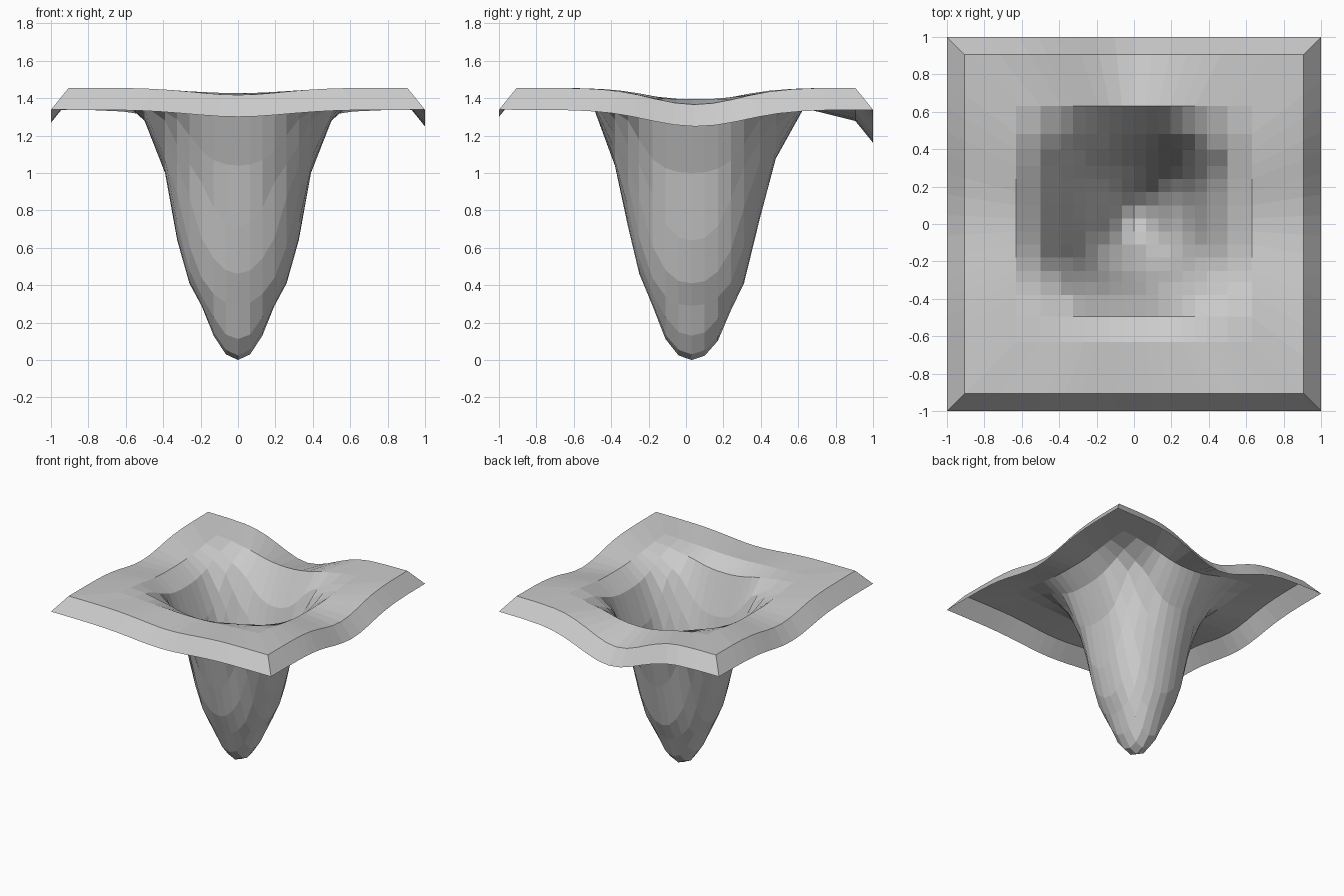
import bpy, bmesh, math

if "Cube" in bpy.data.objects:
    bpy.data.objects.remove(bpy.data.objects["Cube"])

# grid lines of the central sheet (denser towards the pit)
half = [0.065, 0.13, 0.195, 0.26, 0.325, 0.39, 0.5, 0.63]
cols = [-v for v in reversed(half)] + [0] + half
rows = [-0.63, -0.495, -0.38, -0.31, -0.25, -0.18, -0.11, -0.04,
        0.03, 0.10, 0.17, 0.24, 0.31, 0.395, 0.48, 0.63]

# radius -> height profile of the pit
profile = [(0, 0), (0.065, 0.03), (0.13, 0.13), (0.195, 0.29), (0.26, 0.41),
           (0.325, 0.64), (0.39, 1.0), (0.43, 1.08), (0.5, 1.28), (0.57, 1.345),
           (0.63, 1.395), (0.75, 1.435), (0.95, 1.455), (3, 1.455)]


def pit(r):
    for (r0, z0), (r1, z1) in zip(profile, profile[1:]):
        if r <= r1:
            return z0 + (z1 - z0) * (r - r0) / (r1 - r0)
    return profile[-1][1]


def sag(depth, out, along):
    """Dip in the middle of one side, fading out towards the pit."""
    ramp = min(max((out - 0.63) / 0.27, 0), 1)
    return depth * ramp * math.exp(-(along / 0.33) ** 2)


def height(x, y):
    dy = y - 0.03
    if dy > 0:
        dy /= 1.05
    elif dy < -0.45:
        dy *= 1.1
    # blunter floor along y
    dy = abs(dy) * (1 - 0.3 * math.exp(-(dy / 0.17) ** 2))
    r = (abs(x) ** 2.2 + dy ** 2.2) ** (1 / 2.2)
    return (pit(r) - sag(0.085, x, y - 0.05) - sag(0.065, -x, y - 0.05)
            - sag(0.038, -y, x) - sag(0.165, y, x))


bm = bmesh.new()

# central pit grid
grid = [[bm.verts.new((x, y, height(x, y))) for x in cols] for y in rows]
for a, b in zip(grid, grid[1:]):
    for i in range(len(cols) - 1):
        bm.faces.new((a[i], a[i + 1], b[i + 1], b[i]))

# boundary loop of the grid, counter-clockwise
loop = (grid[0][:-1] + [r[-1] for r in grid[:-1]]
        + grid[-1][:0:-1] + [r[0] for r in grid[:0:-1]])


def add_ring(inner, size, drop):
    """Fan the loop out to a larger square; drop lowers it as a skirt."""
    outer = []
    for v in inner:
        k = size / max(abs(v.co.x), abs(v.co.y))
        x, y = v.co.x * k, v.co.y * k
        z = v.co.z - drop if drop else height(x, y)
        outer.append(bm.verts.new((x, y, z)))
    n = len(inner)
    for i in range(n):
        j = (i + 1) % n
        bm.faces.new((inner[i], outer[i], outer[j], inner[j]))
    return outer


# flat surround and sloping skirt
surround = add_ring(loop, 0.905, 0)
add_ring(surround, 1.0, 0.117)

bm.normal_update()
mesh = bpy.data.meshes.new("sinkhole_sheet")
bm.to_mesh(mesh)
bm.free()
obj = bpy.data.objects.new("sinkhole_sheet", mesh)
bpy.context.collection.objects.link(obj)
